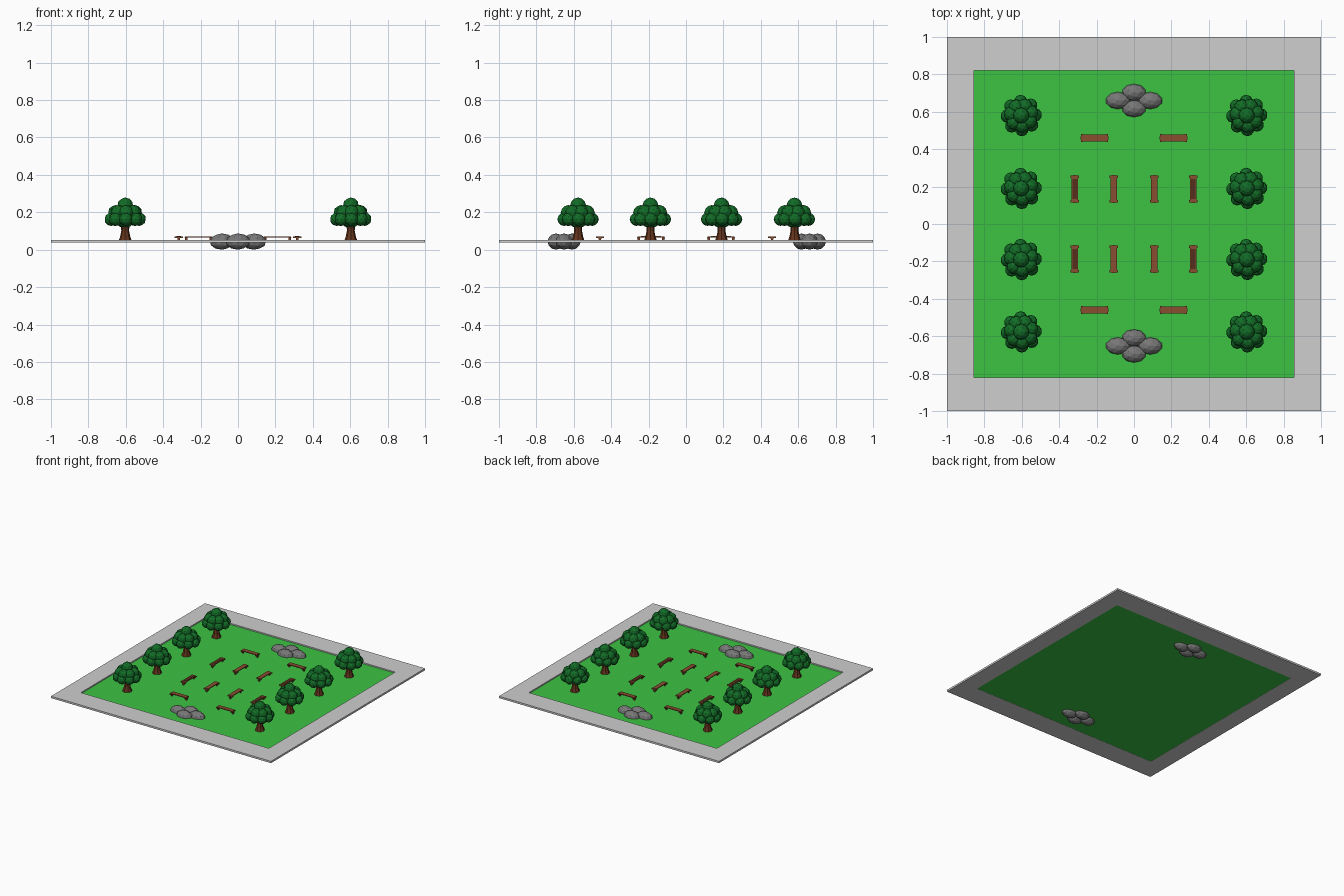
import bpy, bmesh
from math import sin, cos, pi
from mathutils import Matrix, Vector

cube = bpy.data.objects.get("Cube")
if cube:
    bpy.data.objects.remove(cube, do_unlink=True)


def material(name, rgb):
    m = bpy.data.materials.new(name)
    m.use_nodes = True
    colour = (*rgb, 1)
    m.diffuse_color = colour
    m.node_tree.nodes["Principled BSDF"].inputs["Base Color"].default_value = colour
    return m


GRASS = material("grass green", (0.045, 0.54, 0.055))
STONE = material("paving grey", (0.62, 0.62, 0.62))
ROCK = material("rock grey", (0.19, 0.185, 0.185))
LEAF = material("leaf green", (0.006, 0.15, 0.02))
BARK = material("bark brown", (0.13, 0.035, 0.012))
WOOD = material("bench wood", (0.25, 0.075, 0.03))
DARK = material("dark bench wood", (0.09, 0.028, 0.012))


def finish(name, bm, mat):
    me = bpy.data.meshes.new(name)
    bm.to_mesh(me)
    bm.free()
    me.materials.append(mat)
    ob = bpy.data.objects.new(name, me)
    bpy.context.collection.objects.link(ob)
    return ob


def add_box(bm, centre, size):
    bmesh.ops.create_cube(bm, size=1, matrix=Matrix.Translation(centre) @ Matrix.Diagonal((*size, 1)))


def add_blob(bm, centre, radii):
    bmesh.ops.create_icosphere(bm, subdivisions=2, radius=1,
                               matrix=Matrix.Translation(centre) @ Matrix.Diagonal((*radii, 1)))


def copy_at(ob, name, x, y, angle=0):
    dup = bpy.data.objects.new(name, ob.data)
    bpy.context.collection.objects.link(dup)
    dup.location = (x, y, 0)
    dup.rotation_euler.z = angle


FLOOR = 0.042

# Paved border: a mitred square frame
bm = bmesh.new()
rings = []
for hx, hy, z in ((1, 1, 0.038), (1, 1, 0.053), (0.855, 0.82, 0.053), (0.855, 0.82, 0.038)):
    rings.append([bm.verts.new((sx * hx, sy * hy, z)) for sx, sy in ((-1, -1), (1, -1), (1, 1), (-1, 1))])
for k in range(4):
    a, b = rings[k], rings[(k + 1) % 4]
    for i in range(4):
        j = (i + 1) % 4
        bm.faces.new((a[i], a[j], b[j], b[i]))
bmesh.ops.recalc_face_normals(bm, faces=bm.faces)
finish("paved_border", bm, STONE)

# Lawn
bm = bmesh.new()
add_box(bm, (0, 0, FLOOR - 0.001), (1.71, 1.64, 0.004))
finish("lawn", bm, GRASS)

# Tree trunk: flared eight-sided profile
bm = bmesh.new()
prev = None
for z, r in ((FLOOR, 0.037), (0.07, 0.027), (0.1, 0.021), (0.15, 0.023)):
    ring = [bm.verts.new((r * cos(i * pi / 4), r * sin(i * pi / 4), z)) for i in range(8)]
    if prev:
        for i in range(8):
            j = (i + 1) % 8
            bm.faces.new((prev[i], prev[j], ring[j], ring[i]))
    prev = ring
bm.faces.new(prev)
trunk = finish("trunk", bm, BARK)

# Tree crown: tiers of leaf blobs
bm = bmesh.new()
for count, dist, z, r in ((8, 0.075, 0.163, 0.036), (7, 0.052, 0.198, 0.041), (1, 0, 0.236, 0.043), (1, 0, 0.175, 0.06)):
    for i in range(count):
        a = 2 * pi * i / count + count * 0.3
        add_blob(bm, (dist * cos(a), dist * sin(a), z), (r, r, r))
crown = finish("crown", bm, LEAF)

# Bench along x: seat board on two tapered T-shaped supports
bm = bmesh.new()
add_box(bm, (0, 0, 0.069), (0.142, 0.036, 0.006))
for side in (-1, 1):
    add_box(bm, (side * 0.066, 0, 0.066), (0.013, 0.045, 0.007))
    bmesh.ops.create_cone(bm, cap_ends=True, segments=4, radius1=0.006, radius2=0.012, depth=0.024,
                          matrix=Matrix.Translation((side * 0.066, 0, FLOOR + 0.012)) @ Matrix.Rotation(pi / 4, 4, "Z"))
bench = finish("bench", bm, WOOD)

# Dark board laid on the outer benches
bm = bmesh.new()
add_box(bm, (0, 0, 0.0725), (0.108, 0.026, 0.002))
board = finish("bench_board", bm, DARK)

# Rock cluster: four flattened stones
bm = bmesh.new()
for x, y in ((-0.086, 0), (0.086, 0), (0, 0.043), (0, -0.043)):
    add_blob(bm, (x, y, 0.0435), (0.066, 0.046, 0.0435))
rocks = finish("rocks", bm, ROCK)

# Lay out the park
for sx in (-1, 1):
    for y in (-0.577, -0.19, 0.19, 0.58):
        copy_at(trunk, "trunk", sx * 0.603, y)
        copy_at(crown, "crown", sx * 0.603, y)
    for sy in (-1, 1):
        copy_at(bench, "bench", sx * 0.211, sy * 0.46)
        for x in (0.108, 0.317):
            copy_at(bench, "bench", sx * x, sy * 0.187, pi / 2)
        copy_at(board, "bench_board", sx * 0.317, sy * 0.187, pi / 2)
for y in (-0.652, 0.66):
    copy_at(rocks, "rocks", 0, y)

# The patterns have been placed as copies
for ob in (trunk, crown, bench, board, rocks):
    bpy.data.objects.remove(ob, do_unlink=True)
